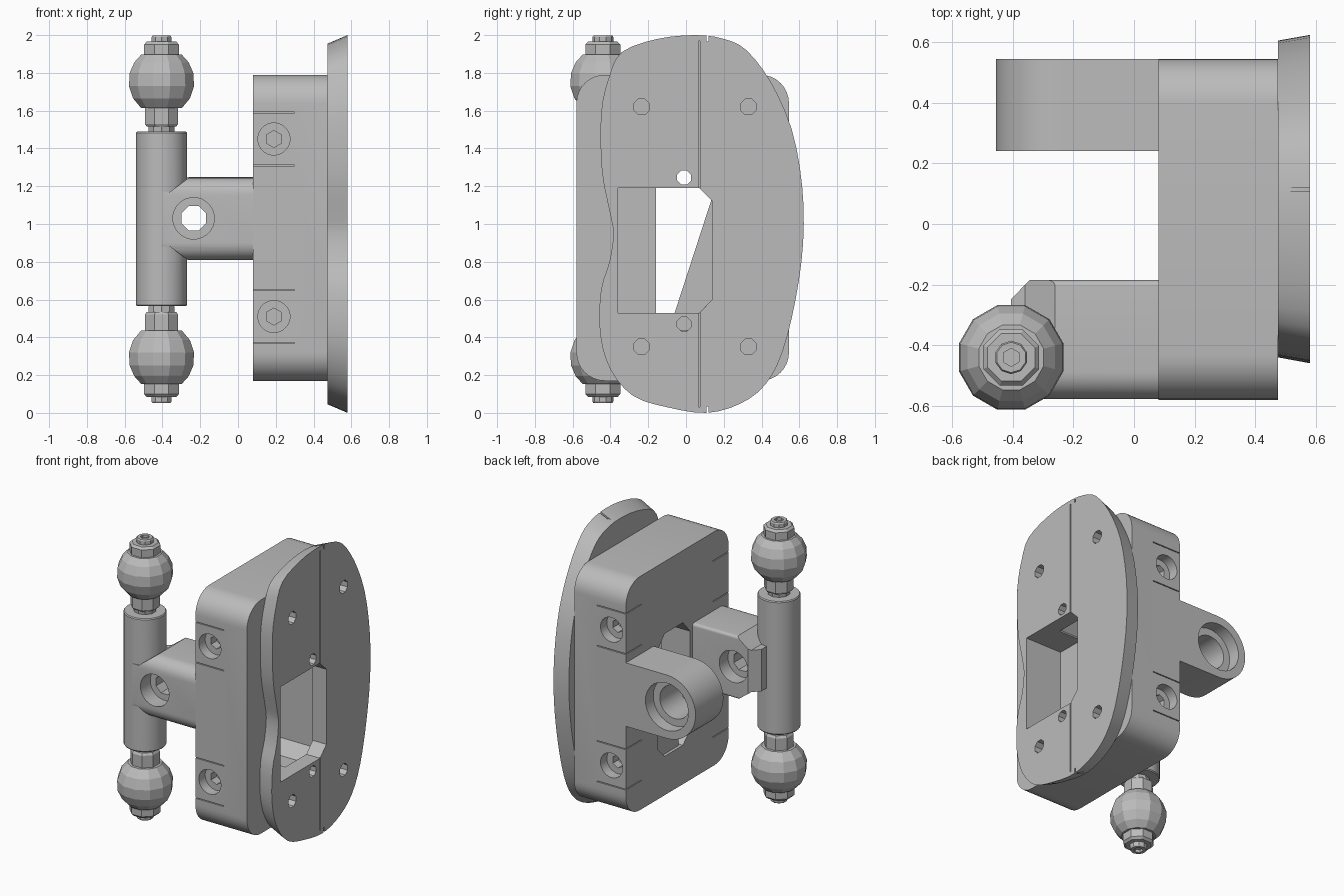
import bpy, bmesh, math
from mathutils import Vector

if "Cube" in bpy.data.objects:
    bpy.data.objects.remove(bpy.data.objects["Cube"], do_unlink=True)

grey = bpy.data.materials.new("light_grey")
grey.use_nodes = True
GREY = (0.5, 0.5, 0.5, 1)
grey.diffuse_color = GREY
grey.node_tree.nodes["Principled BSDF"].inputs["Base Color"].default_value = GREY


def place(axis, u, v, d):
    """Point from plane coordinates (u, v) and depth d along the axis."""
    return {"X": (d, u, v), "Y": (u, d, v), "Z": (u, v, d)}[axis]


def loft(name, axis, rings):
    """Solid through rings given as (depth, outline)."""
    bm = bmesh.new()
    loops = [[bm.verts.new(place(axis, u, v, d)) for u, v in pts] for d, pts in rings]
    n = len(loops[0])
    for a, b in zip(loops, loops[1:]):
        for i in range(n):
            bm.faces.new((a[i], a[(i + 1) % n], b[(i + 1) % n], b[i]))
    bm.faces.new(loops[0])
    bm.faces.new(loops[-1])
    bmesh.ops.recalc_face_normals(bm, faces=bm.faces)
    mesh = bpy.data.meshes.new(name)
    bm.to_mesh(mesh)
    bm.free()
    ob = bpy.data.objects.new(name, mesh)
    bpy.context.collection.objects.link(ob)
    mesh.materials.append(grey)
    return ob


def prism(name, axis, pts, a, b):
    return loft(name, axis, [(a, pts), (b, pts)])


def box(name, x0, x1, y0, y1, z0, z1):
    return prism(name, "Z", [(x0, y0), (x1, y0), (x1, y1), (x0, y1)], z0, z1)


def circle(u, v, r, n=24):
    return [(u + r * math.cos(math.tau * (i + .5) / n),
             v + r * math.sin(math.tau * (i + .5) / n)) for i in range(n)]


def rounded(u0, u1, v0, v1, radii, n=8):
    """Rectangle with a radius for each corner, from (u1, v1) counterclockwise."""
    pts = []
    corners = [(u1, v1, -1, -1), (u0, v1, 1, -1), (u0, v0, 1, 1), (u1, v0, -1, 1)]
    for k, ((u, v, su, sv), r) in enumerate(zip(corners, radii)):
        for i in range(n + 1):
            a = math.pi / 2 * (k + i / n)
            pts.append((u + su * r + r * math.cos(a), v + sv * r + r * math.sin(a)))
    return pts


def smooth_loop(pts, steps=3):
    """Closed smooth curve through the points."""
    out, n = [], len(pts)
    for i in range(n):
        a, b, c, d = (Vector(pts[(i + k) % n]) for k in (-1, 0, 1, 2))
        for s in range(steps):
            t = s / steps
            p = b + (c - a) * t / 2 + (a - b * 2.5 + c * 2 - d / 2) * t**2
            p += ((b - c) * 1.5 + (d - a) / 2) * t**3
            out.append(tuple(p))
    return out


def cut(ob, *cutters):
    bpy.context.view_layer.objects.active = ob
    for c in cutters:
        c.hide_render = True
        mod = ob.modifiers.new("cut", "BOOLEAN")
        mod.operation, mod.solver, mod.object = "DIFFERENCE", "EXACT", c
        bpy.ops.object.modifier_apply(modifier=mod.name)
        bpy.data.objects.remove(c, do_unlink=True)


def smooth(ob, angle=30):
    bpy.ops.object.select_all(action="DESELECT")
    ob.select_set(True)
    bpy.context.view_layer.objects.active = ob
    bpy.ops.object.shade_smooth_by_angle(angle=math.radians(angle))


def bore(axis, u, v, r, a, b, n=24):
    return prism("cutter", axis, circle(u, v, r, n), a, b)


# Main block with rounded corners, window, pocket and side screws
block = prism("main_block", "X", rounded(-.58, .545, .17, 1.79, (.15,) * 4), .08, .475)
window = [(-.08, .44), (.12, .44), (.2, .52), (.2, 1.2), (.12, 1.29),
          (-.08, 1.29), (-.16, 1.2), (-.16, .52)]
cut(block, prism("cutter", "X", window, 0, .6),
    box("cutter", .3, .6, -.36, -.1, .53, 1.19))
for z in (.51, 1.45):
    for y, s in ((-.58, 1), (.545, -1)):
        cut(block, bore("Y", .19, z, .085, y - s * .1, y + s * .07),
            bore("Y", .19, z, .045, y, y + s * .13, 6))
        for dz in (-.14, .14):
            ends = sorted((y - s * .05, y + s * .17))
            cut(block, box("cutter", 0, .3, *ends, z + dz - .003, z + dz + .003))
smooth(block)

# Flared oval face plate
outline = smooth_loop([
    (.11, 0), (.29, .05), (.42, .15), (.51, .32), (.58, .6), (.62, .9), (.615, 1.2),
    (.56, 1.5), (.45, 1.75), (.32, 1.92), (.2, 1.98), (.05, 2), (-.15, 1.98),
    (-.34, 1.91), (-.41, 1.77), (-.45, 1.58), (-.445, 1.28), (-.405, 1.07),
    (-.385, .95), (-.405, .8), (-.45, .65), (-.455, .42), (-.4, .23), (-.28, .09), (-.1, .03)])
inner = [(.095 + (y - .095) * .965, 1 + (z - 1) * .955) for y, z in outline]
plate = loft("face_plate", "X", [(.475, inner), (.58, outline)])
opening = [(-.36, .53), (.07, .53), (.14, .6), (.14, 1.12), (.07, 1.19), (-.36, 1.19)]
cut(plate, prism("cutter", "X", opening, .4, .7),
    box("cutter", .57, .7, .067, .073, 1.1, 1.97),
    box("cutter", .57, .7, .067, .073, .03, .6))
for y, z, r in [(-.235, 1.62, .045), (.33, 1.62, .045), (-.235, .35, .045),
                (.33, .35, .045), (-.01, 1.245, .04), (-.01, .47, .04)]:
    cut(plate, bore("X", y, z, r, .4, .7, 8))
for z in (0, 2):
    cut(plate, box("cutter", .4, .7, .108, .12, z - .035, z + .035))
smooth(plate)

# Slanted web inside the window
prism("window_web", "X", [(-.06, .44), (.2, .44), (.2, 1.25), (.135, 1.13), (-.06, .53)], .1, .11)

# Rear arm with round end and counterbored hole
HX, HZ = -.235, 1.03
arc = [(HX + .22 * math.cos(a), HZ + .22 * math.sin(a))
       for a in (math.pi * (.5 + i / 20) for i in range(21))]
rear = prism("rear_arm", "Y", arc + [(.1, HZ - .22), (.1, HZ + .22)], .24, .545)
cut(rear, bore("Y", HX, HZ, .115, 0, .7), bore("Y", HX, HZ, .165, .46, .7))
smooth(rear)

# Front arm with rounded outer edges and chamfered end
front = prism("front_arm", "X", rounded(-.578, -.185, .81, 1.245, (.02, .09, .09, .02)), -.405, .1)
cut(front, prism("cutter", "Z", [(-.33, -.17), (-.6, -.17), (-.6, -.45)], 0, 2),
    prism("cutter", "Y", [(-.24, 1.26), (-.6, 1.26), (-.6, 1.17), (-.36, 1.17)], -1, 0),
    prism("cutter", "Y", [(-.24, .79), (-.6, .79), (-.6, .88), (-.36, .88)], -1, 0))

# Upright post
PX, PY = -.405, -.44
post = loft("post", "Z", [(z, circle(PX, PY, r, 40)) for z, r in
                          ((.565, .13), (.572, .135), (1.483, .135), (1.49, .13))])
for ob in (front, post):
    cut(ob, bore("Y", HX, HZ, .07, -1, 0, 8), bore("Y", HX, HZ, .11, -1, -.47),
        bore("Y", HX, HZ, .11, -.28, 0))
    smooth(ob)


# Ball, collars, nut and stud at each end of the post
def stack(name, n, mid, s, profile):
    return loft(name, "Z", [(mid + s * h, circle(PX, PY, r, n)) for h, r in profile])


for label, mid, s in (("upper", 1.755, 1), ("lower", .295, -1)):
    ball = [(.18 * math.sin(a), .18 * math.cos(a))
            for a in (math.radians(d) for d in (-52, -30, -8, 14, 34, 52))]
    stack(label + "_ball", 12, mid, s, ball)
    stack(label + "_neck", 10, mid, s, [(-.28, .07), (-.225, .075)])
    stack(label + "_collar", 8, mid, s, [(-.24, .085), (-.225, .095), (-.13, .095)])
    stack(label + "_nut", 8, mid, s, [(.13, .1), (.195, .1), (.21, .085)])
    stud = stack(label + "_stud", 10, mid, s, [(.2, .055), (.235, .055), (.243, .05)])
    cut(stud, bore("Z", PX, PY, .03, mid + s * .225, mid + s * .3, 6))
